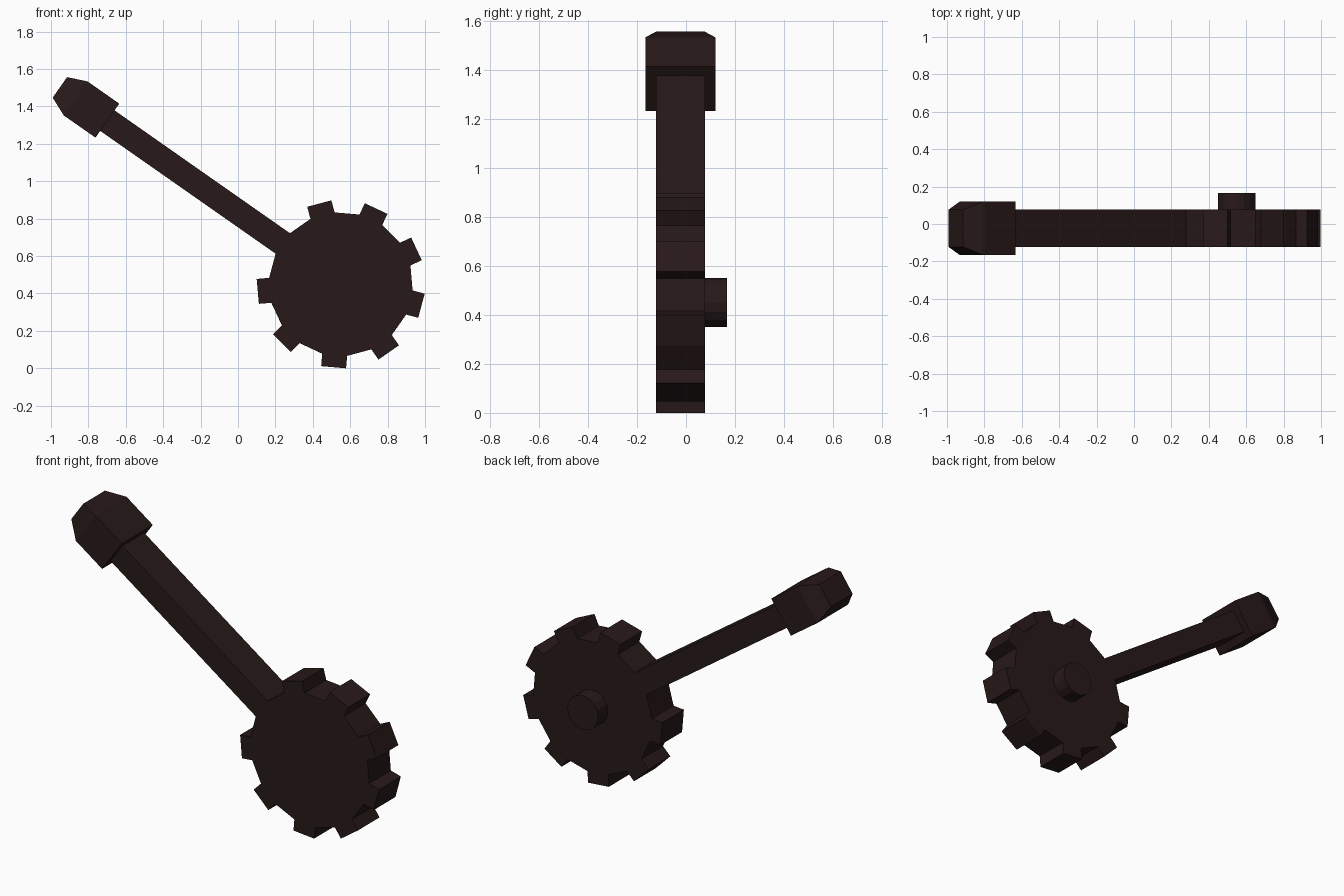
import bpy, bmesh
from math import radians, cos, sin, pi
from mathutils import Vector

if "Cube" in bpy.data.objects:
    bpy.data.objects.remove(bpy.data.objects["Cube"])

CX, CZ = 0.55, 0.45              # wheel centre
Y0, Y1 = -0.123, 0.077           # wheel front and back
R, TIP, STEP = 0.385, 0.446, 20  # 18-sided disc, teeth on every other side
HANDLE = 145                     # handle direction in degrees

mat = bpy.data.materials.new("dark_brown")
mat.diffuse_color = (0.021, 0.0095, 0.0095, 1)
mat.use_nodes = True
mat.node_tree.nodes["Principled BSDF"].inputs["Base Color"].default_value = mat.diffuse_color


def polar(angle, u, v=0.0):
    """Point u along a direction from the wheel centre and v across it."""
    a = radians(angle)
    return (CX + u * cos(a) - v * sin(a), CZ + u * sin(a) + v * cos(a))


def finish(name, bm):
    bmesh.ops.recalc_face_normals(bm, faces=bm.faces)
    me = bpy.data.meshes.new(name)
    bm.to_mesh(me)
    bm.free()
    me.materials.append(mat)
    ob = bpy.data.objects.new(name, me)
    bpy.context.collection.objects.link(ob)
    return ob


def prism(name, outline, y0, y1):
    """Extrude an x-z outline from y0 to y1."""
    bm = bmesh.new()
    face = bm.faces.new([bm.verts.new((x, y0, z)) for x, z in outline])
    ext = bmesh.ops.extrude_face_region(bm, geom=[face])["geom"]
    verts = [g for g in ext if isinstance(g, bmesh.types.BMVert)]
    bmesh.ops.translate(bm, verts=verts, vec=(0, y1 - y0, 0))
    return finish(name, bm)


# Toothed wheel with the handle shaft growing out of one side
half = R * sin(radians(STEP / 2))
inner = R * cos(radians(STEP / 2))
outline = []
for i in range(9):
    a = HANDLE + 40 * i
    reach = 1.53 if i == 0 else TIP
    outline += [polar(a, inner, -half), polar(a, reach, -half),
                polar(a, reach, half), polar(a, inner, half)]
prism("toothed_wheel_and_shaft", outline, Y0, Y1)

# Axle stub on the back
prism("axle_stub", [(CX + 0.1 * cos(2 * pi * k / 16), CZ + 0.1 * sin(2 * pi * k / 16))
                    for k in range(16)], Y1 - 0.01, 0.167)

# Grip knob: square block with a tapered end
bm = bmesh.new()
yc = (Y0 + Y1) / 2
rings = []
for u, hv, hy in [(1.524, 0.111, 0.143), (1.731, 0.111, 0.143), (1.834, 0.067, 0.1)]:
    ring = []
    for sv, sy in [(-1, -1), (1, -1), (1, 1), (-1, 1)]:
        x, z = polar(HANDLE, u, sv * hv)
        ring.append(bm.verts.new(Vector((x, yc + sy * hy, z))))
    rings.append(ring)
for a, b in zip(rings, rings[1:]):
    for k in range(4):
        bm.faces.new((a[k], a[(k + 1) % 4], b[(k + 1) % 4], b[k]))
bm.faces.new(rings[0])
bm.faces.new(rings[-1])
finish("grip_knob", bm)
